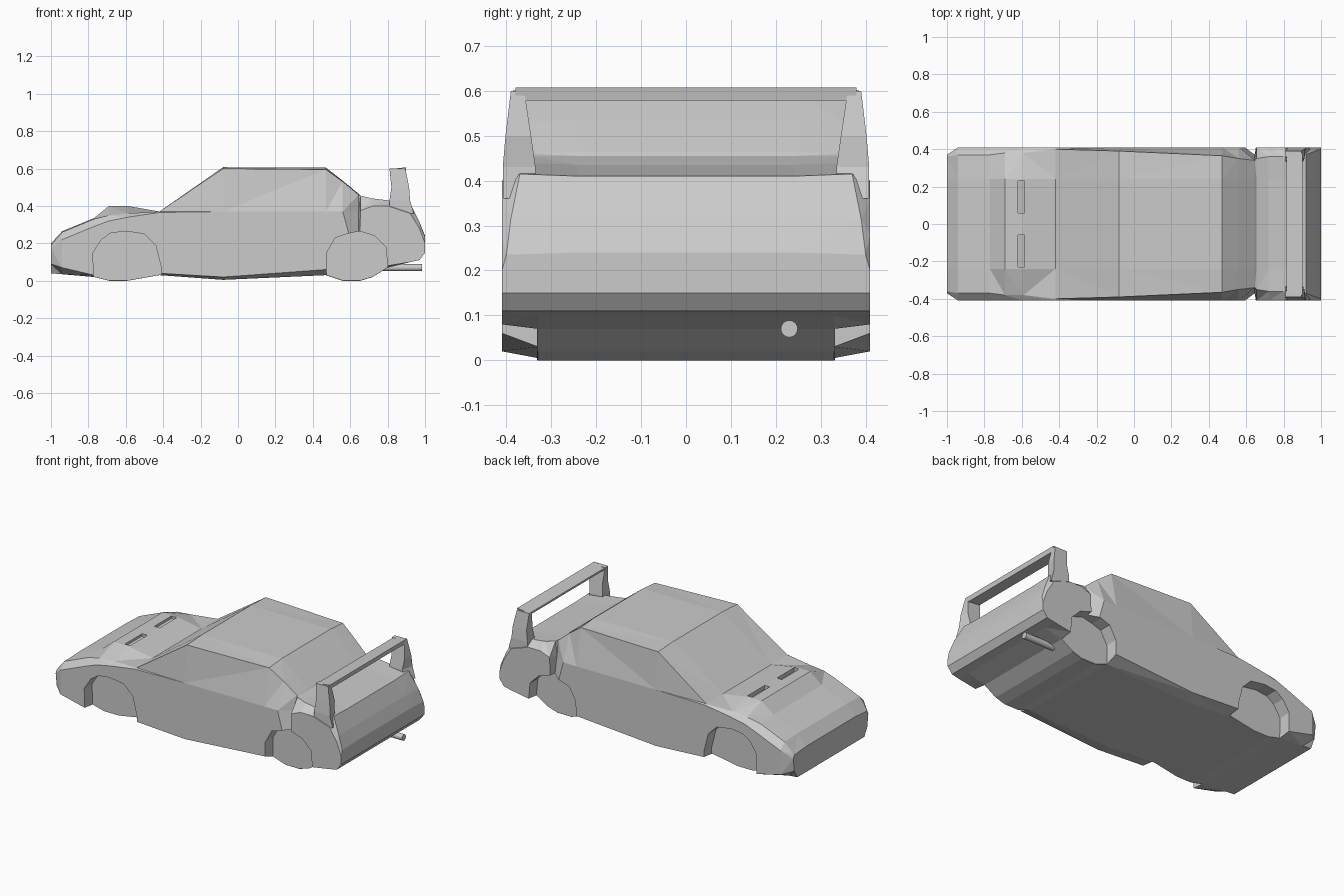
import bpy
import bmesh

old = bpy.data.objects.get("Cube")
if old:
    bpy.data.objects.remove(old, do_unlink=True)

# One plain body colour
paint = bpy.data.materials.new("light_grey")
paint.use_nodes = True
grey = (.6, .6, .6, 1)
paint.diffuse_color = grey
paint.node_tree.nodes["Principled BSDF"].inputs["Base Color"].default_value = grey


def make_object(name, bm):
    """Turn a bmesh into a flat shaded, painted object."""
    bmesh.ops.recalc_face_normals(bm, faces=bm.faces)
    mesh = bpy.data.meshes.new(name)
    bm.to_mesh(mesh)
    bm.free()
    mesh.materials.append(paint)
    obj = bpy.data.objects.new(name, mesh)
    bpy.context.collection.objects.link(obj)
    return obj


def loft(name, rings):
    """Skin closed rings of equal length and cap both ends."""
    bm = bmesh.new()
    loops = [[bm.verts.new(p) for p in ring] for ring in rings]
    count = len(loops[0])
    for a, b in zip(loops, loops[1:]):
        for i in range(count):
            j = (i + 1) % count
            bm.faces.new((a[i], a[j], b[j], b[i]))
    bm.faces.new(loops[0])
    bm.faces.new(loops[-1])
    return make_object(name, bm)


def prism(name, outline, y_start, y_end):
    """Extrude an x-z outline across the car."""
    return loft(name, [[(x, y, z) for x, z in outline] for y in (y_start, y_end)])


def cut(target, cutter):
    """Subtract the cutter from the target and drop the cutter."""
    cutter.hide_render = True
    mod = target.modifiers.new("cut", 'BOOLEAN')
    mod.operation = 'DIFFERENCE'
    mod.solver = 'EXACT'
    mod.object = cutter
    bpy.context.view_layer.objects.active = target
    bpy.ops.object.modifier_apply(modifier=mod.name)
    bpy.data.objects.remove(cutter, do_unlink=True)


# Body stations from nose to tail:
# x, floor z, skirt z, belt y, belt z, top edge y, top edge z, top middle z
stations = [
    (-1, .04, .09, .37, .17, .36, .19, .2),
    (-.94, .035, .07, .41, .22, .37, .26, .265),
    (-.77, .02, .03, .41, .29, .37, .33, .335),
    (-.69, 0, .03, .41, .32, .38, .35, .4),
    (-.59, 0, .03, .41, .34, .38, .36, .4),
    (-.42, .03, .04, .41, .365, .4, .37, .37),
    (-.08, .005, .02, .41, .37, .39, .6, .607),
    (.47, .03, .06, .41, .37, .365, .595, .605),
    (.56, 0, .06, .41, .37, .35, .53, .535),
    (.645, 0, .06, .35, .37, .34, .46, .465),
    (.655, 0, .06, .41, .375, .35, .455, .455),
    (.72, .02, .06, .41, .4, .36, .44, .435),
    (.8, .07, .08, .41, .4, .36, .43, .425),
    (.92, .1, .1, .41, .36, .37, .415, .41),
    (.97, .11, .11, .41, .28, .39, .315, .315),
    (1, .15, .15, .41, .2, .4, .235, .24),
]


def section(x, floor, skirt, belt_y, belt_z, top_y, top_z, mid_z):
    skirt_y = .36 if x == -1 else .41
    half = [(.33, floor), (skirt_y, skirt), (belt_y, belt_z),
            (top_y, top_z), (.24, mid_z)]
    ring = half + [(-y, z) for y, z in reversed(half)]
    return [(x, y, z) for y, z in ring]


body = loft("body", [section(*s) for s in stations])
bm = bmesh.new()
bm.from_mesh(body.data)
bmesh.ops.triangulate(bm, faces=bm.faces)
bm.to_mesh(body.data)
bm.free()

# Wheel recesses, open at the bottom
front_arch = [(-.77, -.1), (-.775, .15), (-.73, .22), (-.68, .255), (-.6, .265),
              (-.5, .25), (-.44, .19), (-.41, .07), (-.41, -.1)]
rear_arch = [(.47, -.1), (.475, .15), (.52, .23), (.58, .25), (.65, .265),
             (.73, .24), (.79, .18), (.8, .08), (.8, -.1)]
for side in (1, -1):
    for arch in (front_arch, rear_arch):
        cut(body, prism("arch_cutter", arch, side * .332, side * .6))
    # Bonnet vent slots
    slot = [(-.62, .385), (-.585, .375), (-.585, .45), (-.62, .45)]
    cut(body, prism("vent_cutter", slot, side * .06, side * .23))

# Wing end plates, tapering towards the top
for side, label in ((1, "left"), (-1, "right")):
    foot = [(.81, .335), (.81, .408), (.94, .408), (.92, .335)]
    middle = [(.82, .345), (.82, .402), (.915, .402), (.91, .345)]
    head = [(.81, .36), (.81, .39), (.895, .39), (.895, .36)]
    levels = [(.36, foot), (.43, foot), (.5, middle), (.6, head)]
    rings = [[(x - (.02 if z == .43 and x > .9 else 0), side * y, z)
              for x, y in shape] for z, shape in levels]
    loft("wing_plate_" + label, rings)

# Wing blade spanning the plates
blade = [(.815, .585), (.895, .578), (.9, .607), (.815, .597)]
prism("wing_blade", blade, -.38, .38)

# Exhaust pipe under the tail
bpy.ops.mesh.primitive_cylinder_add(vertices=16, radius=.019, depth=.22,
                                    location=(.875, .23, .07),
                                    rotation=(0, 1.5708, 0))
pipe = bpy.context.object
pipe.name = "exhaust_pipe"
pipe.data.materials.append(paint)
bpy.ops.object.shade_smooth_by_angle()
